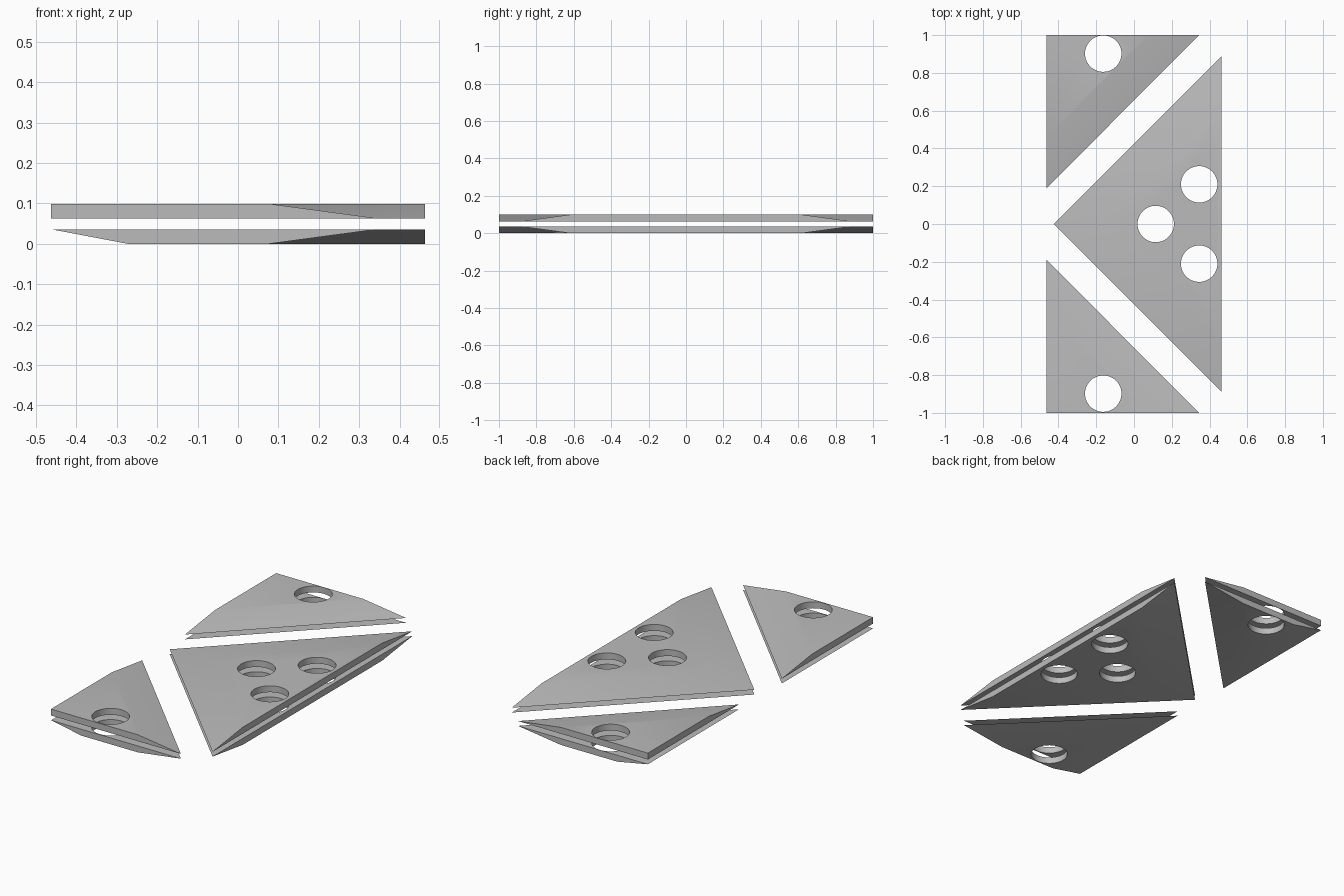
import bpy, bmesh, math
from mathutils import Vector
from mathutils.geometry import intersect_line_line_2d  # noqa: F401

cube = bpy.data.objects.get("Cube")
if cube:
    bpy.data.objects.remove(cube, do_unlink=True)

THICK = 0.036      # thickness of one plate
TOP = 0.099        # top of the upper plates
BEVEL = 0.19       # width of the sloping edges
RADIUS = 0.0965    # radius of the holes

grey = bpy.data.materials.new("plain grey")
grey.use_nodes = True
grey.diffuse_color = (0.5, 0.5, 0.5, 1)
grey.node_tree.nodes["Principled BSDF"].inputs["Base Color"].default_value = grey.diffuse_color


def inset_corners(points, insets):
    """Move each edge of a counter-clockwise polygon inward by its own inset."""
    corners = []
    n = len(points)
    for i in range(n):
        d1 = (points[i] - points[i - 1]).normalized()
        d2 = (points[(i + 1) % n] - points[i]).normalized()
        n1, n2 = Vector((-d1.y, d1.x)), Vector((-d2.y, d2.x))
        a, b = insets[i - 1], insets[i]
        det = n1.x * n2.y - n1.y * n2.x
        shift = Vector((a * n2.y - b * n1.y, b * n1.x - a * n2.x)) / det
        corners.append(points[i] + shift)
    return corners


def make_object(name, bm):
    bmesh.ops.recalc_face_normals(bm, faces=bm.faces)
    mesh = bpy.data.meshes.new(name)
    bm.to_mesh(mesh)
    bm.free()
    obj = bpy.data.objects.new(name, mesh)
    bpy.context.collection.objects.link(obj)
    return obj


def plate(name, points, insets, holes, z_wide, z_narrow):
    points = [Vector(p) for p in points]
    # tapered triangular slab
    bm = bmesh.new()
    wide = [bm.verts.new((p.x, p.y, z_wide)) for p in points]
    narrow = [bm.verts.new((p.x, p.y, z_narrow)) for p in inset_corners(points, insets)]
    bm.faces.new(wide)
    bm.faces.new(narrow)
    for i in range(len(points)):
        j = (i + 1) % len(points)
        bm.faces.new((wide[i], wide[j], narrow[j], narrow[i]))
    obj = make_object(name, bm)
    obj.data.materials.append(grey)

    # round through holes
    bm = bmesh.new()
    for x, y in holes:
        ring = bmesh.ops.create_cone(bm, cap_ends=True, segments=48, radius1=RADIUS,
                                     radius2=RADIUS, depth=0.4)["verts"]
        bmesh.ops.translate(bm, verts=ring, vec=(x, y, 0.05))
    cutter = make_object(name + "_cutter", bm)
    cutter.hide_render = True
    cut = obj.modifiers.new("holes", "BOOLEAN")
    cut.operation = "DIFFERENCE"
    cut.solver = "EXACT"
    cut.object = cutter
    bpy.ops.object.select_all(action="DESELECT")
    obj.select_set(True)
    bpy.context.view_layer.objects.active = obj
    bpy.ops.object.modifier_apply(modifier=cut.name)
    bpy.data.objects.remove(cutter, do_unlink=True)
    bpy.ops.object.shade_smooth_by_angle(angle=math.radians(30))


def plate_pair(name, points, upper_insets, lower_insets, holes):
    plate("upper_" + name, points, upper_insets, holes, TOP - THICK, TOP)
    plate("lower_" + name, points, lower_insets, holes, THICK, 0)


# large middle triangle, sloping on its two diagonal sides
plate_pair("middle_triangle", [(-0.425, 0), (0.463, -0.887), (0.463, 0.887)],
           (BEVEL, 0, BEVEL), (BEVEL, 0, BEVEL),
           [(0.115, 0), (0.345, 0.21), (0.345, -0.21)])

# small corner triangles; the lower plates also slope on the outer side
plate_pair("front_triangle", [(-0.463, -1), (0.345, -1), (-0.463, -0.19)],
           (0, BEVEL, 0), (0, BEVEL, BEVEL), [(-0.163, -0.898)])
plate_pair("back_triangle", [(-0.463, 1), (-0.463, 0.19), (0.345, 1)],
           (0, BEVEL, 0), (BEVEL, BEVEL, 0), [(-0.163, 0.902)])
